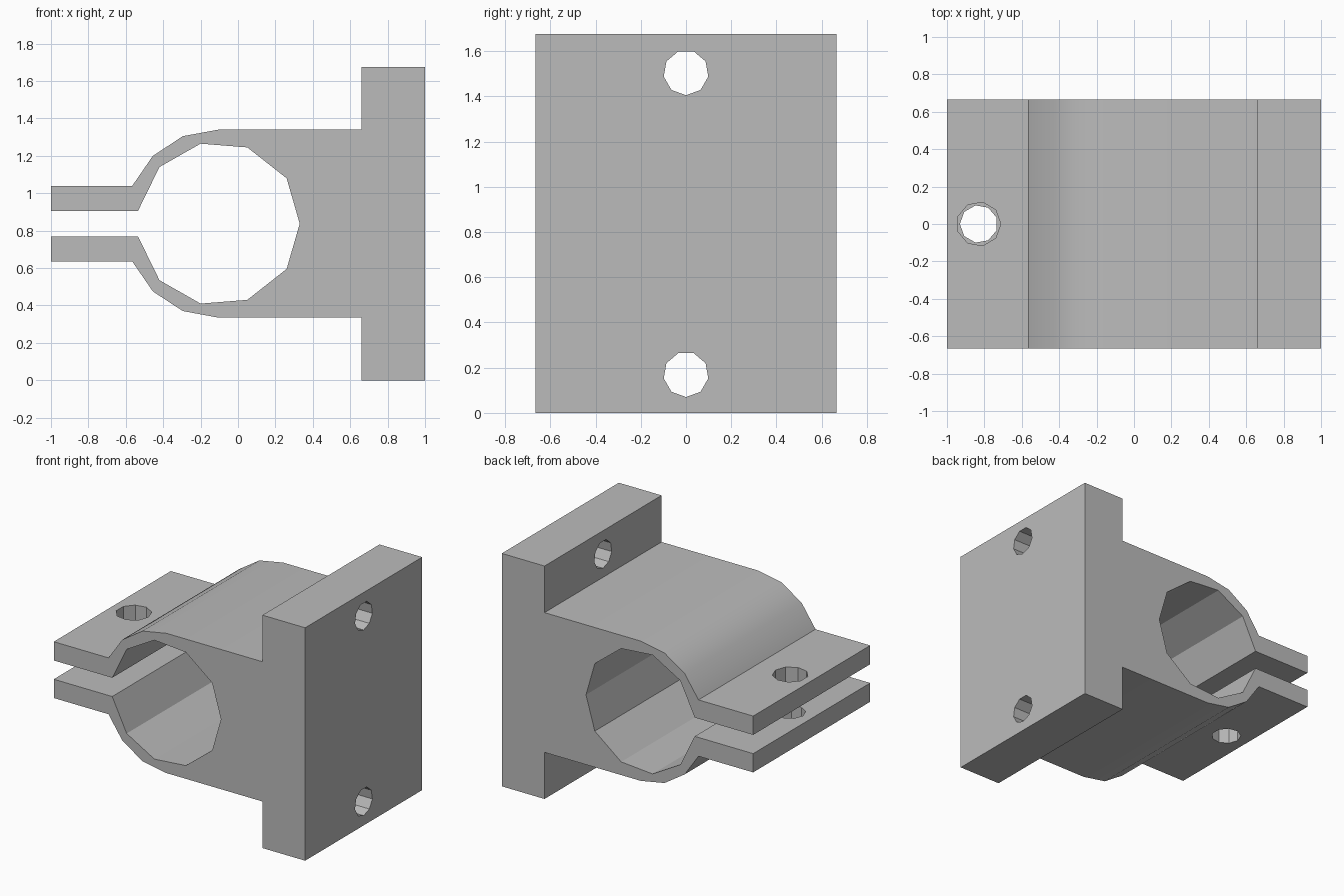
import bpy, bmesh, math

cube = bpy.data.objects.get("Cube")
if cube:
    bpy.data.objects.remove(cube, do_unlink=True)

MID = 0.8375         # height of the bore axis
HALF_DEPTH = 0.665

grey = bpy.data.materials.new("plain grey")
grey.use_nodes = True
grey.diffuse_color = (0.5, 0.5, 0.5, 1)
grey.node_tree.nodes["Principled BSDF"].inputs["Base Color"].default_value = (0.5, 0.5, 0.5, 1)


def prism(name, points, start, end, place):
    """Extrude a 2D outline from start to end; place maps (u, v, w) to x, y, z."""
    bm = bmesh.new()
    near, far = ([bm.verts.new(place(u, v, w)) for u, v in points] for w in (start, end))
    bm.faces.new(near)
    bm.faces.new(far)
    for i in range(len(points)):
        j = (i + 1) % len(points)
        bm.faces.new((near[i], near[j], far[j], far[i]))
    bmesh.ops.recalc_face_normals(bm, faces=bm.faces)
    mesh = bpy.data.meshes.new(name)
    bm.to_mesh(mesh)
    bm.free()
    mesh.materials.append(grey)
    obj = bpy.data.objects.new(name, mesh)
    bpy.context.collection.objects.link(obj)
    return obj


def ring(cu, cv, radius, turn, sides=9):
    return [(cu + radius * math.cos(turn + math.tau * i / sides),
             cv + radius * math.sin(turn + math.tau * i / sides)) for i in range(sides)]


def flip(points):
    return [(x, -z) for x, z in points]


# Clamp outline: upper halves relative to the bore axis, mirrored below
outer = [(-1, 0.2025), (-0.565, 0.2025), (-0.455, 0.3625), (-0.295, 0.4675),
         (-0.105, 0.5025), (0.66, 0.5025), (0.66, MID), (1, MID)]
inner = [(-1, 0.0675), (-0.535, 0.0675), (-0.42, 0.3025), (-0.2, 0.4275),
         (0.05, 0.4075), (0.26, 0.2425)]
outline = outer + flip(outer)[::-1] + flip(inner) + [(0.33, 0)] + inner[::-1]
clamp = prism("clamp_bracket", outline, -HALF_DEPTH, HALF_DEPTH,
              lambda u, v, w: (u, w, v + MID))

# Hole cutters: two through the mounting plate, one through each clamp ear
along_x = lambda u, v, w: (w, u, v)
along_z = lambda u, v, w: (u, v, w)
cutters = [prism("plate_hole_cutter", ring(0, z, 0.1, -math.pi / 2), 0.5, 1.2, along_x)
           for z in (0.17, 1.505)]
cutters.append(prism("upper_ear_cutter", ring(-0.83, 0, 0.118, 0), MID, 1.2, along_z))
cutters.append(prism("lower_ear_cutter", ring(-0.83, 0, 0.101, math.pi), 0.5, MID, along_z))

bpy.ops.object.select_all(action='DESELECT')
bpy.context.view_layer.objects.active = clamp
clamp.select_set(True)
for cutter in cutters:
    cutter.hide_render = True
    cut = clamp.modifiers.new("hole", 'BOOLEAN')
    cut.operation = 'DIFFERENCE'
    cut.solver = 'EXACT'
    cut.object = cutter
    bpy.ops.object.modifier_apply(modifier=cut.name)
    bpy.data.objects.remove(cutter, do_unlink=True)

# Smooth the rounded outside, keep the bore facets crisp
bpy.ops.object.shade_smooth_by_angle(angle=math.radians(28))
